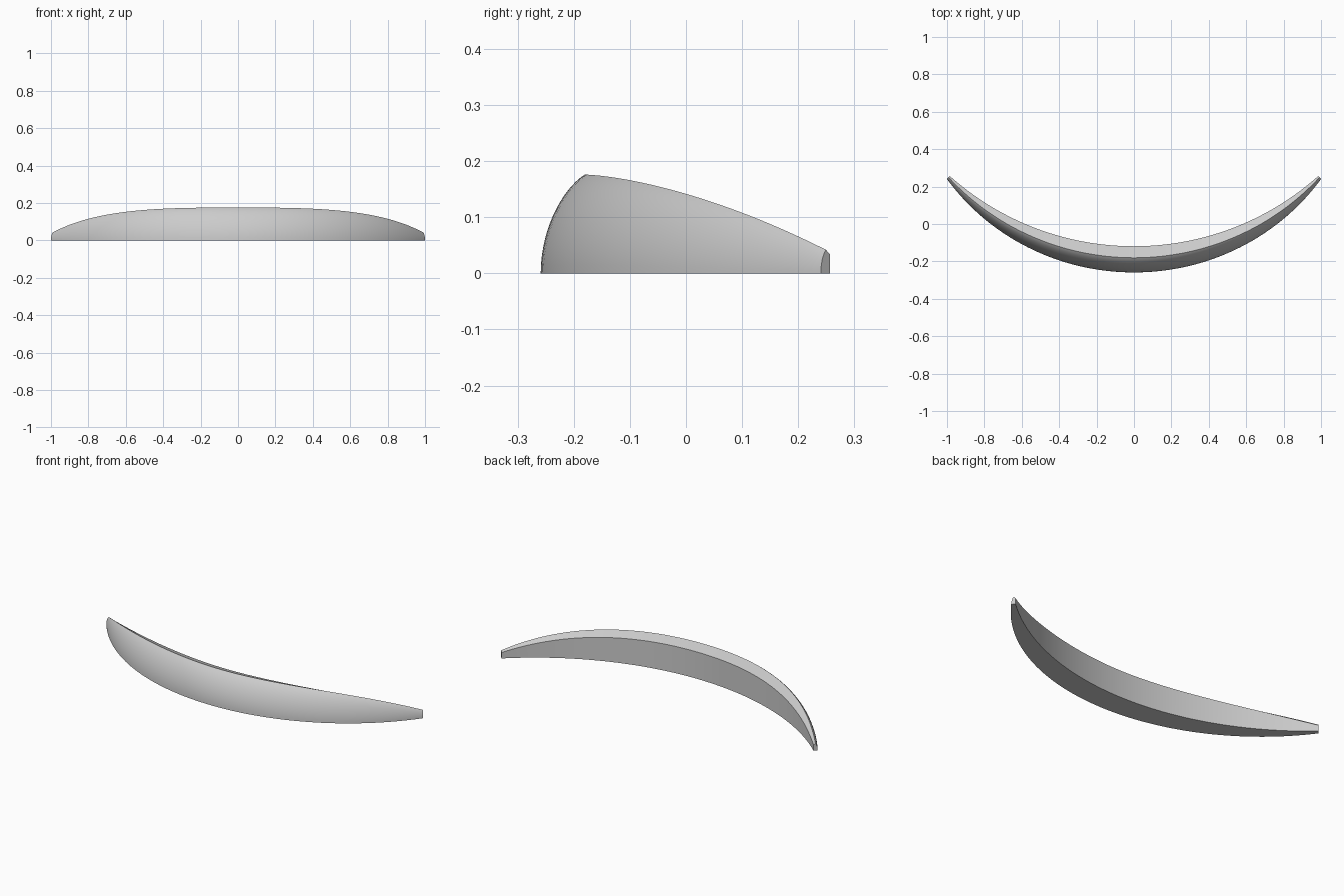
import bpy, bmesh, math
from mathutils import Vector
from mathutils.geometry import interpolate_bezier

default = bpy.data.objects.get("Cube")
if default:
    bpy.data.objects.remove(default, do_unlink=True)

RADIUS, CENTRE_Y = 1.48, 1.361      # arc followed by the inner wall
HALF_ANGLE = math.asin(1 / 1.502)
SEGMENTS, ROUND_STEPS = 64, 16

# Unit section: rounded outer face, ridge, sloping top, upright inner wall
rounded = interpolate_bezier(Vector((1, 0, 0)), Vector((1, 0.45, 0)),
                             Vector((0.72, 0.86, 0)), Vector((0.44, 1, 0)), ROUND_STEPS)


def section(bm, u):
    """Ring of vertices at u, which runs from -1 to 1 along the arc."""
    a = u * HALF_ANGLE
    width = 0.022 + 0.118 * (1 - u * u)
    height = 0.042 + 0.134 * (1 - abs(u) ** 3)
    inner_top = 0.87 - 0.07 * u * u
    points = [(p.x, p.y) for p in rounded] + [(0, inner_top), (0, 0)]
    ring = []
    for out, up in points:
        r = RADIUS + out * width
        ring.append(bm.verts.new((r * math.sin(a), CENTRE_Y - r * math.cos(a), up * height)))
    return ring


# Sweep the tapering section along the arc
bm = bmesh.new()
rings = [section(bm, 2 * i / SEGMENTS - 1) for i in range(SEGMENTS + 1)]
count = len(rings[0])
for r0, r1 in zip(rings, rings[1:]):
    for j in range(count):
        k = (j + 1) % count
        bm.faces.new((r0[j], r1[j], r1[k], r0[k]))
bm.faces.new(rings[0])
bm.faces.new(rings[-1][::-1])
bmesh.ops.recalc_face_normals(bm, faces=bm.faces)

mesh = bpy.data.meshes.new("curved_strip")
bm.to_mesh(mesh)
bm.free()
strip = bpy.data.objects.new("curved_strip", mesh)
bpy.context.collection.objects.link(strip)

# Plain grey
grey = bpy.data.materials.new("light_grey")
grey.use_nodes = True
colour = (0.6, 0.6, 0.6, 1)
grey.diffuse_color = colour
grey.node_tree.nodes["Principled BSDF"].inputs["Base Color"].default_value = colour
mesh.materials.append(grey)

# Smooth faces with crisp ridge, wall and end edges
bpy.ops.object.select_all(action="DESELECT")
strip.select_set(True)
bpy.context.view_layer.objects.active = strip
bpy.ops.object.shade_smooth_by_angle(angle=math.radians(30))
